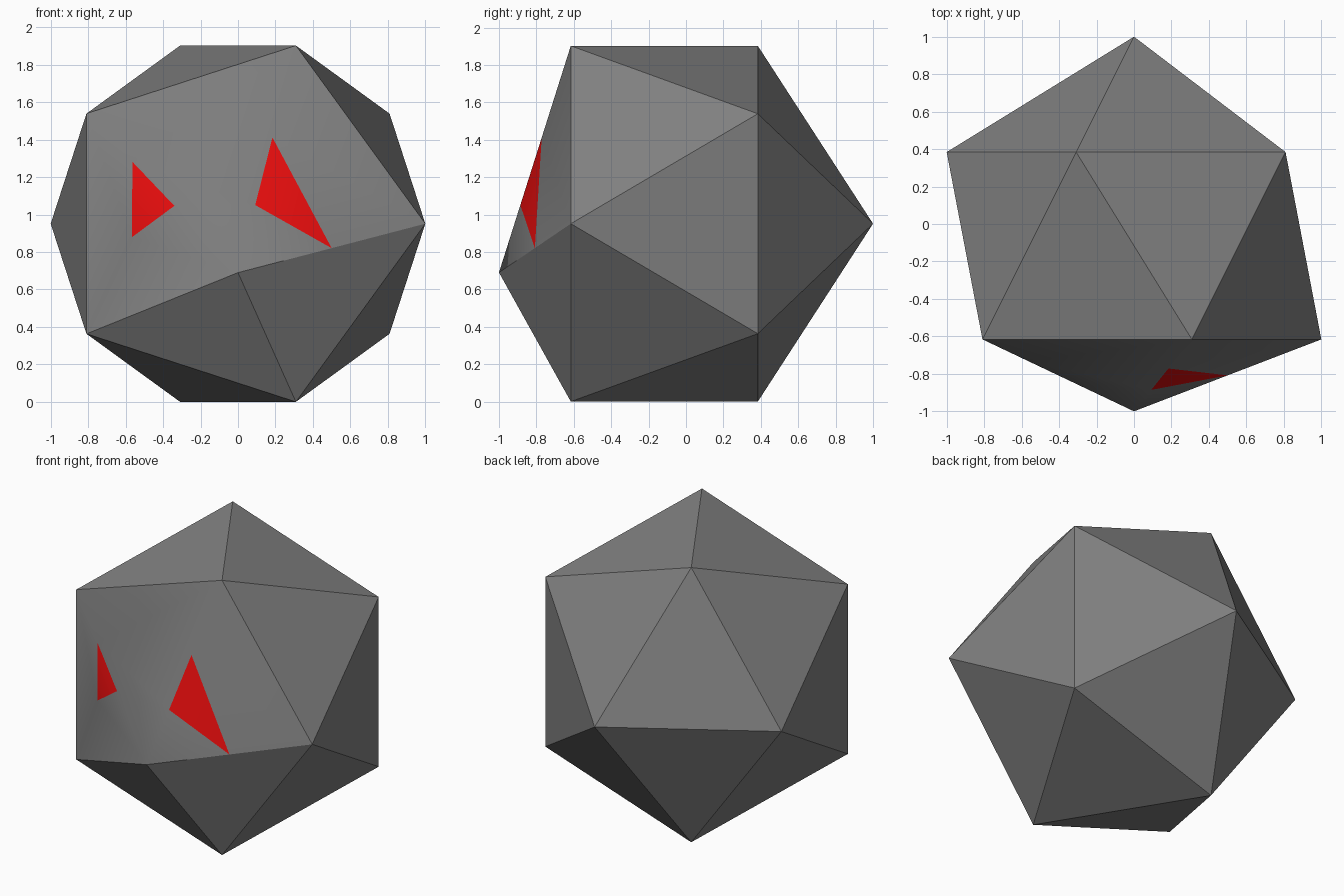
import bpy, bmesh, math
from mathutils import Vector

if "Cube" in bpy.data.objects:
    bpy.data.objects.remove(bpy.data.objects["Cube"])


def material(name, rgb):
    m = bpy.data.materials.new(name)
    m.diffuse_color = (*rgb, 1)
    m.use_nodes = True
    m.node_tree.nodes["Principled BSDF"].inputs["Base Color"].default_value = m.diffuse_color
    return m


ZC = math.sin(math.radians(72))          # centre height
bm = bmesh.new()


def ring(y, start):
    """Pentagon of unit radius facing the front axis."""
    return [bm.verts.new((math.cos(math.radians(start + 72 * i)), y,
                          ZC + math.sin(math.radians(start + 72 * i)))) for i in range(5)]


def between(a, b, t):
    return bm.verts.new(a.co.lerp(b.co, t))


# Icosahedron skeleton: two rings, a back tip and a lowered nose tip
front, back = ring(-0.616, 0), ring(0.384, 36)
tail = bm.verts.new((0, 1, ZC))
nose = bm.verts.new((0, -1, 0.69))

for i in range(5):
    j = (i + 1) % 5
    bm.faces.new((front[i], front[j], back[i]))
    bm.faces.new((back[i], front[j], back[j]))
    bm.faces.new((back[i], back[j], tail))

# Cut points of the eyes along the brow edges
right, brow, cheek_top, cheek_low, chin = front
r1, r2 = between(nose, brow, 0.2975), between(nose, brow, 0.595)
r3 = between(nose, right, 0.5)
l1, l2 = between(nose, cheek_top, 0.42), between(nose, cheek_top, 0.6975)
s = 0.565 / 0.809
l3 = bm.verts.new((-0.565, -1 + 0.384 * s, 0.88))

# Front faces around the nose, with eyes cut in
for f in [(nose, cheek_low, chin), (nose, chin, right, r3),
          (nose, l1, l2, cheek_top, brow, r2, r1),
          (nose, r1, r3), (r2, brow, right, r3),
          (nose, cheek_low, l3), (nose, l3, l1),
          (l3, cheek_low, cheek_top), (l3, cheek_top, l2)]:
    bm.faces.new(f)
for f in [(r1, r2, r3), (l1, l3, l2)]:
    bm.faces.new(f).material_index = 1

bmesh.ops.recalc_face_normals(bm, faces=bm.faces)
mesh = bpy.data.meshes.new("faceted_head")
bm.to_mesh(mesh)
bm.free()
head = bpy.data.objects.new("faceted_head", mesh)
bpy.context.collection.objects.link(head)
mesh.materials.append(material("dark grey", (0.216, 0.216, 0.216)))
mesh.materials.append(material("eye red", (0.8, 0.004, 0.004)))

# Soft shading only across the shallow brow edges
bpy.context.view_layer.objects.active = head
head.select_set(True)
bpy.ops.object.shade_smooth_by_angle(angle=math.radians(30))
